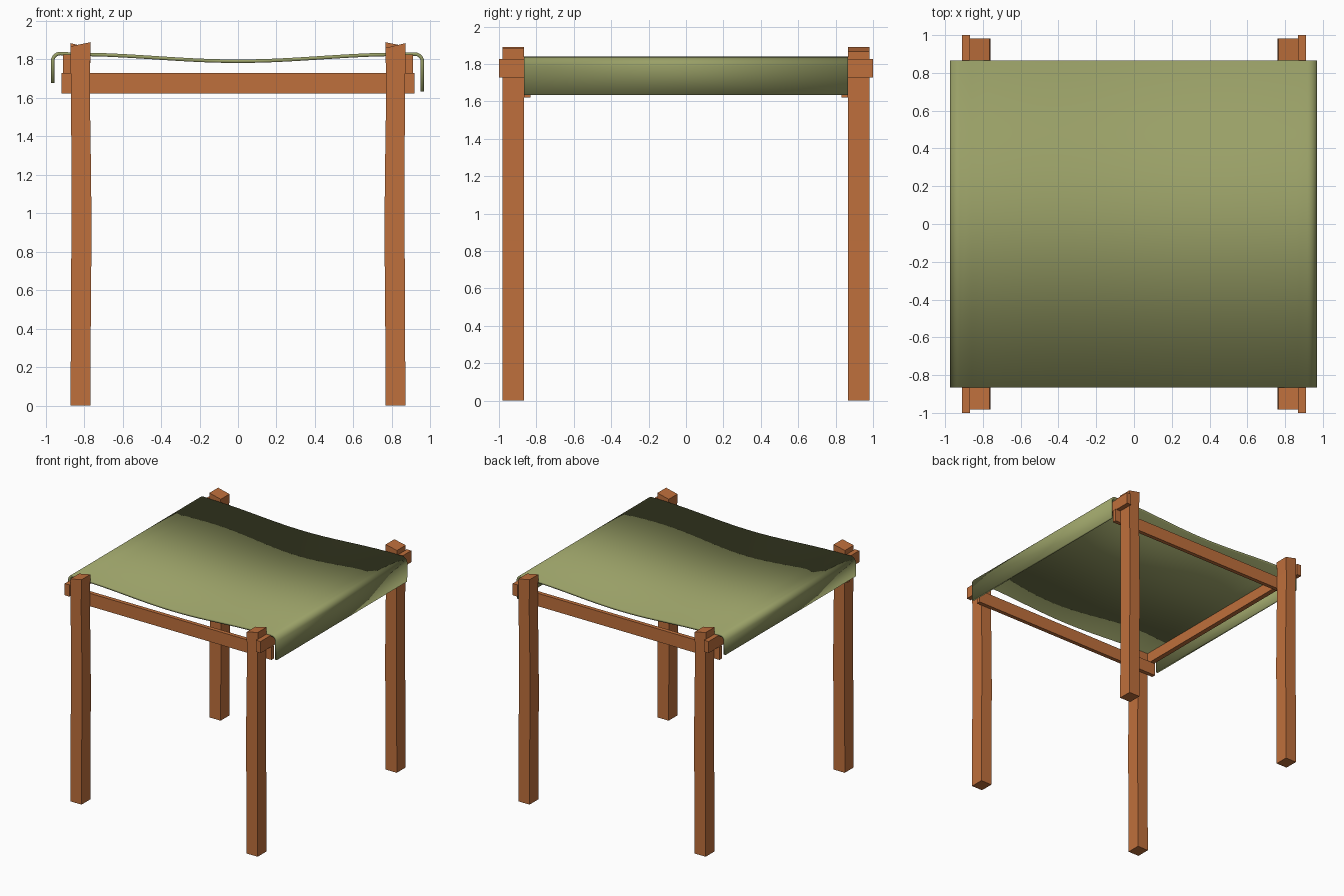
import bpy, bmesh, math

if "Cube" in bpy.data.objects:
    bpy.data.objects.remove(bpy.data.objects["Cube"])


def material(name, colour):
    m = bpy.data.materials.new(name)
    m.diffuse_color = colour
    m.use_nodes = True
    m.node_tree.nodes["Principled BSDF"].inputs["Base Color"].default_value = m.diffuse_color
    return m


WOOD = material("warm wood", (0.52, 0.16, 0.045, 1))
CLOTH = material("green canvas", (0.32, 0.35, 0.135, 1))


def add_object(name, bm, mat):
    bmesh.ops.recalc_face_normals(bm, faces=bm.faces[:])
    me = bpy.data.meshes.new(name)
    bm.to_mesh(me)
    bm.free()
    me.materials.append(mat)
    ob = bpy.data.objects.new(name, me)
    bpy.context.collection.objects.link(ob)
    return ob


def box(name, lo, hi):
    bm = bmesh.new()
    bmesh.ops.create_cube(bm, size=1)
    for v in bm.verts:
        v.co = [(l + h) / 2 + c * (h - l) for c, l, h in zip(v.co, lo, hi)]
    return add_object(name, bm, WOOD)


# Hand-hewn leg: sections of (height, outer |x|, inner |x|) with a slanted top
SECTIONS = [(0, .87, .767), (.6, .869, .765), (.85, .866, .761),
            (1.2, .866, .764), (1.6, .868, .77), (1.72, .869, .77)]


def leg(name, sx, sy, top_outer, top_inner):
    bm = bmesh.new()
    rows = [(z, z, xo, xi) for z, xo, xi in SECTIONS]
    rows.append((top_outer, top_inner, .872, .766))
    rings = []
    for zo, zi, xo, xi in rows:
        rings.append([bm.verts.new((sx * x, sy * y, z)) for x, y, z in
                      ((xo, .865, zo), (xi, .865, zi), (xi, .981, zi), (xo, .981, zo))])
    for a, b in zip(rings, rings[1:]):
        for i in range(4):
            j = (i + 1) % 4
            bm.faces.new((a[i], a[j], b[j], b[i]))
    bm.faces.new(rings[0])
    bm.faces.new(rings[-1])
    add_object(name, bm, WOOD)


leg("front_left_leg", -1, -1, 1.868, 1.89)
leg("back_right_leg", 1, 1, 1.868, 1.89)
leg("front_right_leg", 1, -1, 1.885, 1.86)
leg("back_left_leg", -1, 1, 1.885, 1.86)

# Cross rails inside the legs, side rails outside and one step higher
for word, s in (("front", -1), ("back", 1)):
    y = sorted((s * .832, s * .866))
    box(word + "_rail", (-.918, y[0], 1.622), (.918, y[1], 1.73))
for word, s in (("left", -1), ("right", 1)):
    x = sorted((s * .868, s * .91))
    box(word + "_side_rail", (x[0], -1, 1.728), (x[1], 1, 1.826))


# Sagging canvas seat draped over both side rails (outer profile)
def bend(cx, cz, r, a0, a1, n=8):
    return [(cx + r * math.cos(math.radians(a0 + (a1 - a0) * i / n)),
             cz + r * math.sin(math.radians(a0 + (a1 - a0) * i / n))) for i in range(n + 1)]


profile = [(-.973, 1.678)] + bend(-.924, 1.791, .049, 180, 90)
for i in range(21):
    x = -.86 + 1.72 * i / 20
    profile.append((x, 1.818 + .018 * -math.cos(math.pi * x / .86)))
profile += bend(.919, 1.788, .049, 90, 0) + [(.967, 1.633)]

bm = bmesh.new()
pairs = [[bm.verts.new((x, y, z)) for y in (-.865, .865)] for x, z in profile]
for (a, b), (c, d) in zip(pairs, pairs[1:]):
    bm.faces.new((a, c, d, b))
seat = add_object("canvas_seat", bm, CLOTH)
# make sure the top side is the outer side
if sum(p.normal.z for p in seat.data.polygons) < 0:
    seat.data.flip_normals()
mod = seat.modifiers.new("thickness", "SOLIDIFY")
mod.thickness = .018
mod.offset = -1
bpy.context.view_layer.objects.active = seat
seat.select_set(True)
bpy.ops.object.shade_smooth_by_angle(angle=math.radians(35))
